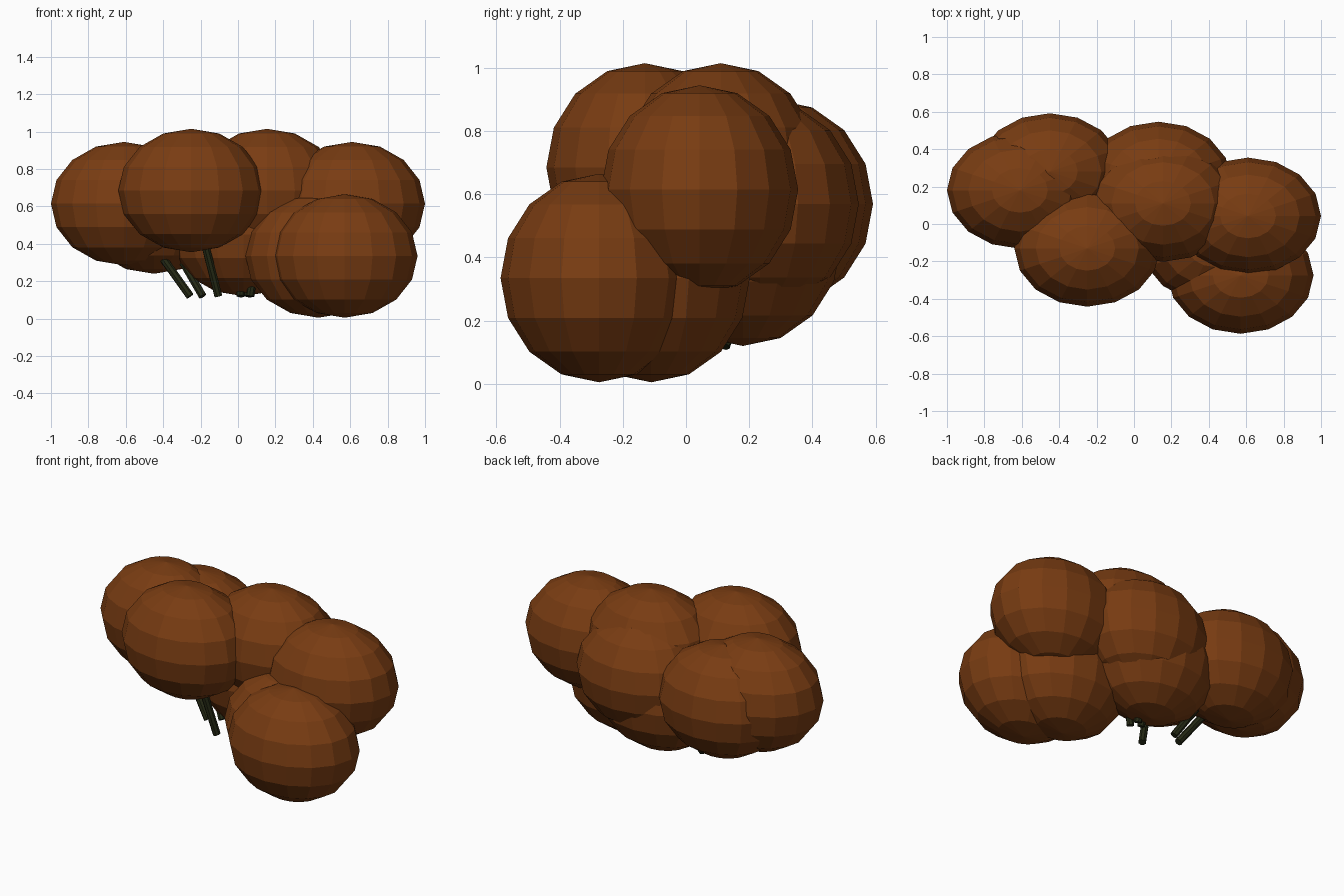
import bpy
from mathutils import Vector, Matrix

if "Cube" in bpy.data.objects:
    bpy.data.objects.remove(bpy.data.objects["Cube"])


def material(name, colour):
    m = bpy.data.materials.new(name)
    m.diffuse_color = (*colour, 1)
    m.use_nodes = True
    m.node_tree.nodes["Principled BSDF"].inputs["Base Color"].default_value = m.diffuse_color
    return m


brown = material("berry brown", (0.19, 0.045, 0.006))
green = material("stem dark green", (0.018, 0.022, 0.007))

# centres of the berries in the cluster
berries = [
    (-0.25, -0.13, 0.685), (0.61, 0.043, 0.615), (0.57, -0.275, 0.335),
    (0.43, -0.11, 0.335), (0.155, 0.11, 0.685), (0.13, 0.235, 0.57),
    (0.03, 0.18, 0.45), (-0.45, 0.28, 0.57), (-0.61, 0.18, 0.615),
]
RADII = (0.39, 0.312, 0.33)

for i, c in enumerate(berries, 1):
    # flat-faced squashed berry
    bpy.ops.mesh.primitive_uv_sphere_add(segments=16, ring_count=8, radius=1, location=c)
    berry = bpy.context.object
    berry.name = f"berry_{i}"
    berry.scale = RADII
    berry.data.materials.append(brown)

    # thin stem from the berry's heart down towards the middle of the bunch
    top = Vector(c)
    end = Vector((c[0] * 0.42, c[1] * 0.42, 0.12))
    d = top - end
    bpy.ops.mesh.primitive_cylinder_add(vertices=8, radius=0.022, depth=d.length,
                                        location=(top + end) / 2,
                                        rotation=d.to_track_quat('Z', 'Y').to_euler())
    stem = bpy.context.object
    stem.name = f"stem_{i}"
    stem.data.materials.append(green)
